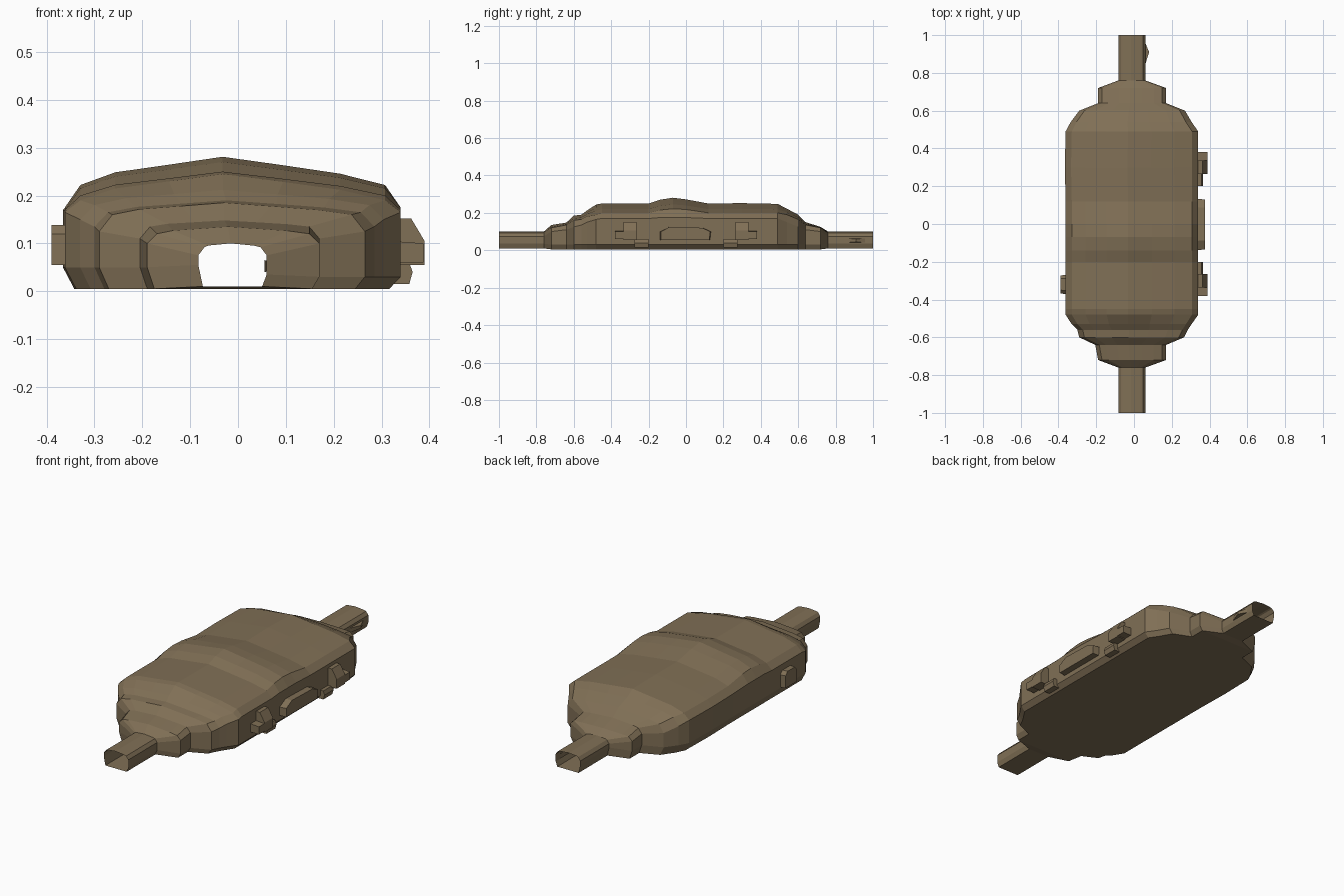
import bpy, bmesh

mat = bpy.data.materials.new("earth_brown")
mat.diffuse_color = (0.216, 0.16, 0.092, 1)


def finish(name, bm, normals=True):
    if normals:
        bmesh.ops.recalc_face_normals(bm, faces=bm.faces)
    me = bpy.data.meshes.new(name)
    bm.to_mesh(me)
    bm.free()
    me.materials.append(mat)
    ob = bpy.data.objects.new(name, me)
    bpy.context.collection.objects.link(ob)
    return ob


def ring(y, xl, xr, zs, zc, zt):
    """Closed cross-section: flat floor, upright sides, low domed roof."""
    w = xr - xl
    c, c2 = 0.006 + 0.025 * w, 0.008 + 0.035 * w
    zb = 0.01 if w < 0.2 else 0.005
    low = zb + 0.025
    pts = [(xl + c, zb), (xl, low + 0.02), (xl, zs), (xl + c2, zc)]
    for u, f in ((0.15, 0.45), (0.31, 0.72), (0.47, 1), (0.65, 0.7), (0.82, 0.4)):
        pts.append((xl + u * w, zc + f * (zt - zc)))
    pts += [(xr - c2, zc), (xr, zs), (xr, low), (xr - c, zb)]
    return [(x, y, z) for x, z in pts]


# Shell stations: y, left x, right x, side height, roof edge height, roof peak
stations = [
    (-1.00, -0.083, 0.06, 0.075, 0.092, 0.10),
    (-0.76, -0.083, 0.06, 0.075, 0.092, 0.10),
    (-0.72, -0.19, 0.17, 0.10, 0.12, 0.135),
    (-0.64, -0.205, 0.17, 0.11, 0.135, 0.148),
    (-0.60, -0.29, 0.265, 0.125, 0.16, 0.185),
    (-0.56, -0.30, 0.285, 0.135, 0.165, 0.19),
    (-0.53, -0.33, 0.305, 0.15, 0.18, 0.212),
    (-0.48, -0.362, 0.34, 0.165, 0.19, 0.245),
    (-0.45, -0.362, 0.34, 0.17, 0.20, 0.25),
    (-0.20, -0.362, 0.34, 0.17, 0.20, 0.25),
    (-0.14, -0.362, 0.34, 0.175, 0.215, 0.27),
    (-0.07, -0.362, 0.34, 0.175, 0.222, 0.281),
    (0.00, -0.362, 0.34, 0.175, 0.218, 0.272),
    (0.12, -0.362, 0.34, 0.17, 0.20, 0.25),
    (0.30, -0.366, 0.34, 0.17, 0.20, 0.252),
    (0.49, -0.362, 0.34, 0.17, 0.20, 0.248),
    (0.54, -0.335, 0.305, 0.15, 0.19, 0.222),
    (0.60, -0.29, 0.27, 0.125, 0.165, 0.19),
    (0.64, -0.19, 0.17, 0.11, 0.135, 0.15),
    (0.72, -0.19, 0.17, 0.10, 0.12, 0.125),
    (0.76, -0.083, 0.06, 0.075, 0.092, 0.10),
    (1.00, -0.083, 0.06, 0.075, 0.092, 0.10),
]

# Hollow shell with open tunnel ends
bm = bmesh.new()
rows = [[bm.verts.new(p) for p in ring(*s)] for s in stations]
for a, b in zip(rows, rows[1:]):
    n = len(a)
    for i in range(n):
        j = (i + 1) % n
        bm.faces.new((a[i], a[j], b[j], b[i]))
finish("hollow_shell", bm)


def prism(name, base, outer):
    """Solid between two matching outlines of 3D points."""
    bm = bmesh.new()
    a = [bm.verts.new(p) for p in base]
    b = [bm.verts.new(p) for p in outer]
    n = len(a)
    bm.faces.new(a)
    bm.faces.new(b)
    for i in range(n):
        j = (i + 1) % n
        bm.faces.new((a[i], a[j], b[j], b[i]))
    return finish(name, bm)


def extrude_y(name, profile, y0, y1):
    return prism(name, [(x, y0, z) for x, z in profile], [(x, y1, z) for x, z in profile])


# Side brackets, mirrored front to back on the right wall
tall = [(0.32, 0.055), (0.39, 0.055), (0.39, 0.105), (0.362, 0.152), (0.32, 0.152)]
low = [(0.32, 0.06), (0.388, 0.06), (0.388, 0.10), (0.32, 0.105)]
lug = [(0.32, 0.015), (0.358, 0.015), (0.365, 0.04), (0.358, 0.06), (0.32, 0.06)]
for side, label in ((-1, "front"), (1, "rear")):
    extrude_y(label + "_right_bracket", tall, side * 0.265, side * 0.335)
    extrude_y(label + "_right_bracket_foot", low, side * 0.33, side * 0.38)
    extrude_y(label + "_right_lug", lug, side * 0.20, side * 0.275)

# Long raised panel in the middle of the right wall
panel = [(-0.14, 0.055), (0.13, 0.055), (0.135, 0.10), (0.09, 0.12), (-0.09, 0.125), (-0.14, 0.10)]
prism("right_panel", [(0.32, y, z) for y, z in panel],
      [(0.376, y * 0.96, z) for y, z in panel])

# Single boss on the left wall
boss = [(-0.375, 0.055), (-0.265, 0.055), (-0.265, 0.12), (-0.285, 0.138), (-0.355, 0.138), (-0.375, 0.12)]
prism("left_boss", [(-0.34, y, z) for y, z in boss],
      [(-0.39, -0.32 + (y + 0.32) * 0.85, z) for y, z in boss])

# Small wedge on the rear tunnel
prism("tunnel_wedge", [(0.055, 0.83, 0.04), (0.055, 0.97, 0.04), (0.08, 0.91, 0.045)],
      [(0.055, 0.83, 0.065), (0.055, 0.97, 0.065), (0.08, 0.91, 0.06)])
